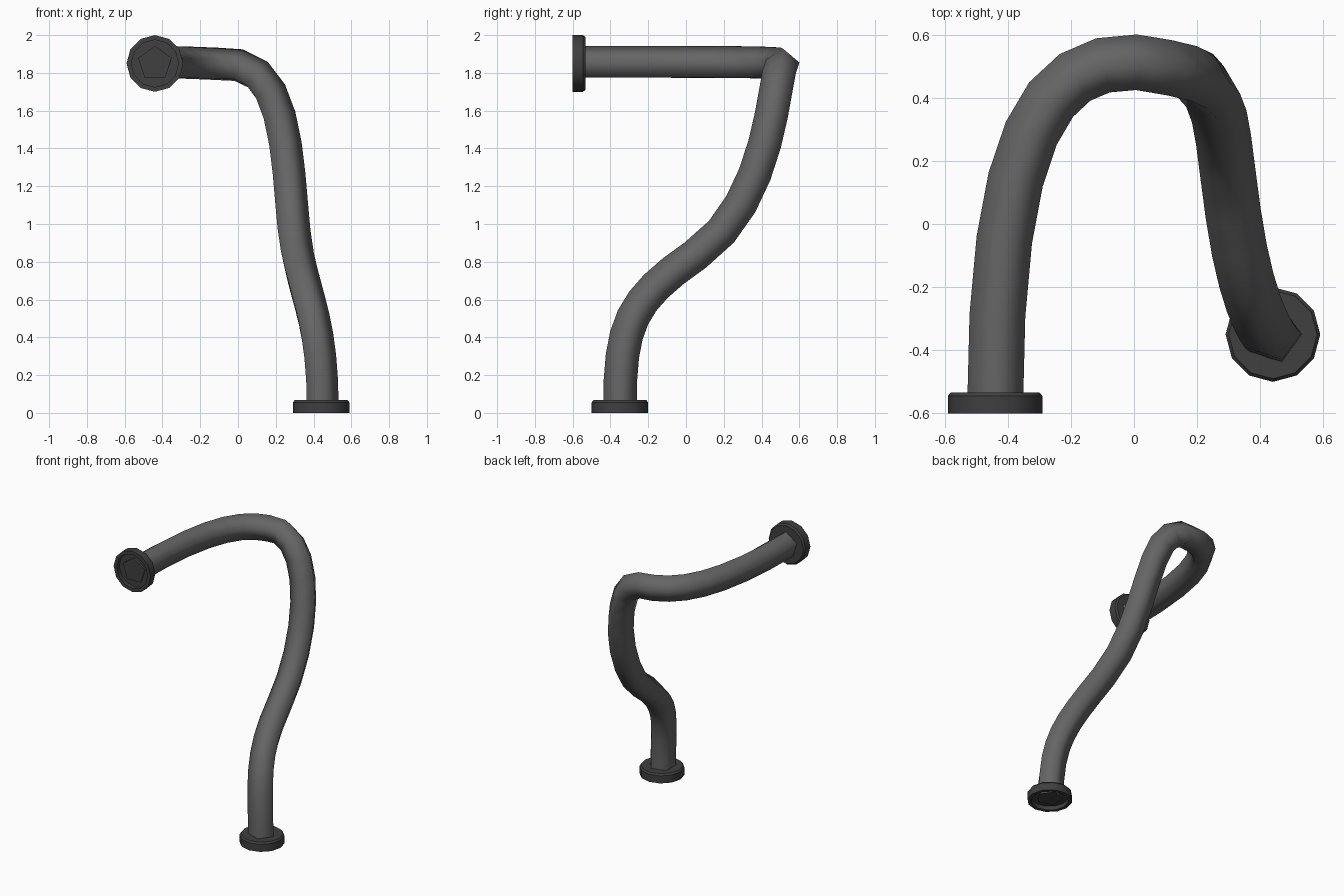
import bpy, bmesh, math
from mathutils import Vector, Quaternion
from mathutils.geometry import interpolate_bezier

if "Cube" in bpy.data.objects:
    bpy.data.objects.remove(bpy.data.objects["Cube"], do_unlink=True)


def material(name, value):
    mat = bpy.data.materials.new(name)
    mat.use_nodes = True
    colour = (value, value, value, 1)
    mat.diffuse_color = colour
    mat.node_tree.nodes["Principled BSDF"].inputs["Base Color"].default_value = colour
    return mat


pipe_grey = material("pipe grey", 0.13)
flange_grey = material("dark flange grey", 0.05)


def make_object(name, bm, mats):
    mesh = bpy.data.meshes.new(name)
    bm.to_mesh(mesh)
    bm.free()
    for mat in mats:
        mesh.materials.append(mat)
    obj = bpy.data.objects.new(name, mesh)
    bpy.context.collection.objects.link(obj)
    return obj


def bridge(bm, a, b, smooth=True):
    for i in range(len(a)):
        j = (i + 1) % len(a)
        bm.faces.new((a[i], a[j], b[j], b[i])).smooth = smooth


# Pipe centre line: three curved sections, each knot, handle, handle, knot
START, END = Vector((-0.44, -0.58, 1.85)), Vector((0.44, -0.35, 0.02))
TOP, MIDDLE = Vector((0, 0.51, 1.835)), Vector((0.31, 0.05, 0.83))
sections = [
    (START, Vector((-0.44, 0.27, 1.85)), Vector((-0.28, 0.52, 1.85)), TOP),
    (TOP, Vector((0.3, 0.46, 1.78)), Vector((0.25, 0.47, 1.118)), MIDDLE),
    (MIDDLE, Vector((0.36, -0.3, 0.59)), Vector((0.44, -0.35, 0.46)), END),
]
path = [START]
for section in sections:
    path += interpolate_bezier(*section, 9)[1:]

# Carry a frame along the path without twisting
tangents = []
for i in range(len(path)):
    a, b = path[max(i - 1, 0)], path[min(i + 1, len(path) - 1)]
    tangents.append((b - a).normalized())
tangents[0], tangents[-1] = Vector((0, 1, 0)), Vector((0, 0, -1))
ups = [Vector((0, 0, 1))]
for a, b in zip(tangents, tangents[1:]):
    ups.append(a.rotation_difference(b) @ ups[-1])

# Spread a small twist so a corner ends up pointing to the side
SIDES, RADIUS = 5, 0.093
step = math.tau / SIDES
side = Vector((1, 0, 0))
twist = math.atan2(ups[-1].cross(side).dot(tangents[-1]), ups[-1].dot(side))
twist -= step * round(twist / step)

# Five-sided smooth pipe
bm = bmesh.new()
rings = []
for i, (point, tangent, up) in enumerate(zip(path, tangents, ups)):
    turn = twist * i / (len(path) - 1)
    rings.append([bm.verts.new(point + Quaternion(tangent, turn + k * step) @ up * RADIUS)
                  for k in range(SIDES)])
for a, b in zip(rings, rings[1:]):
    bridge(bm, a, b)
for ring in (rings[0], rings[-1]):
    bm.faces.new(ring).material_index = 1
bmesh.ops.recalc_face_normals(bm, faces=bm.faces)
make_object("pipe", bm, (pipe_grey, flange_grey))


# Twelve-sided end flange with a recessed outer face
def flange(name, location, rotation):
    profile = [(0.125, 0.03), (0.125, 0), (0.15, 0), (0.15, 0.055), (0.14, 0.067)]
    bm = bmesh.new()
    rings = [[bm.verts.new((r * math.cos(k * math.tau / 12), r * math.sin(k * math.tau / 12), z))
              for k in range(12)] for r, z in profile]
    for a, b in zip(rings, rings[1:]):
        bridge(bm, a, b)
    bm.faces.new(rings[0])
    bm.faces.new(rings[-1])
    bmesh.ops.recalc_face_normals(bm, faces=bm.faces)
    obj = make_object(name, bm, (flange_grey,))
    obj.location, obj.rotation_euler = location, rotation
    bpy.ops.object.select_all(action='DESELECT')
    bpy.context.view_layer.objects.active = obj
    obj.select_set(True)
    bpy.ops.object.shade_smooth_by_angle(angle=math.radians(35))


flange("bottom_flange", (0.44, -0.35, 0), (0, 0, 0))
flange("upper_flange", (-0.44, -0.6, 1.85), (-math.pi / 2, 0, 0))
